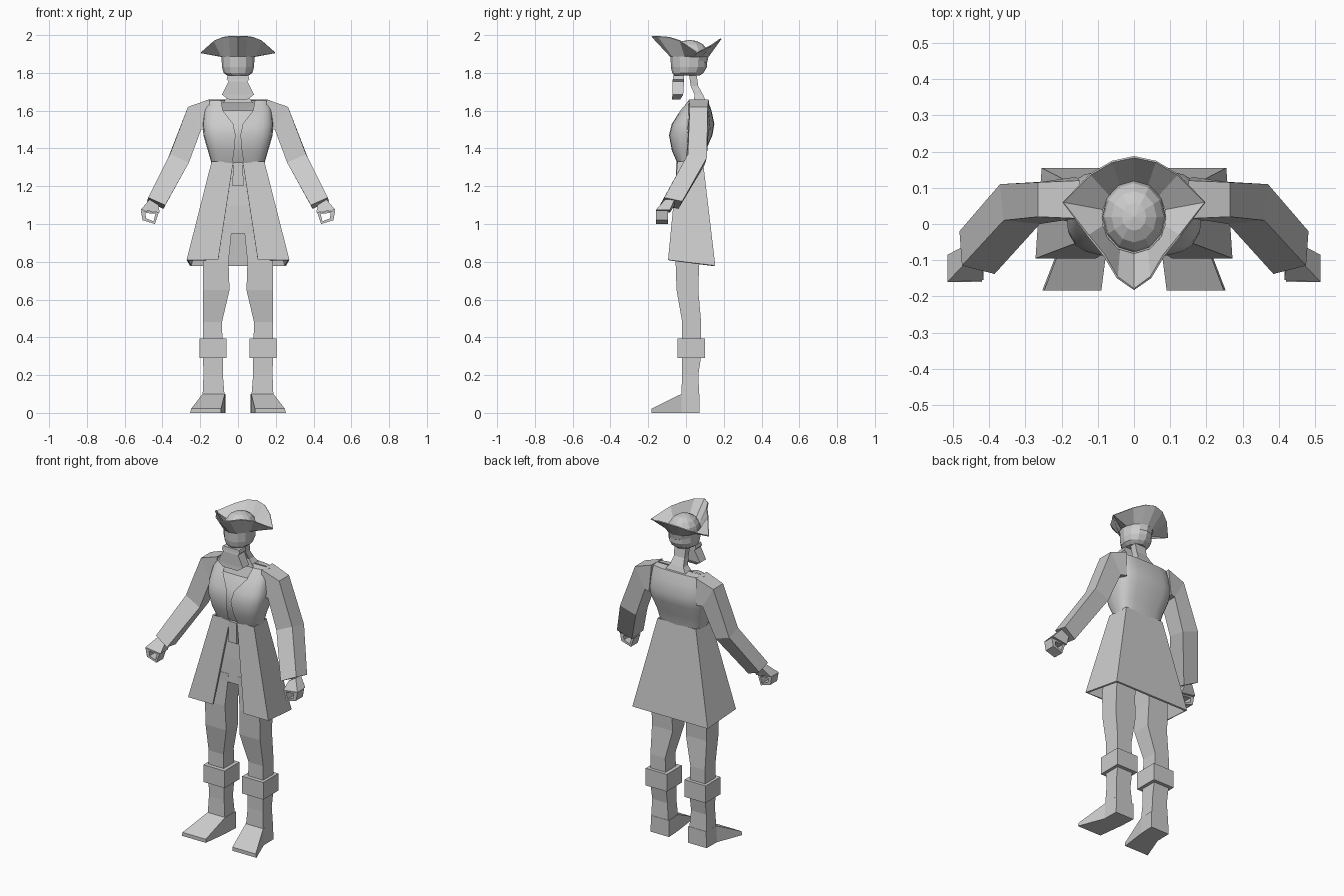
import bpy, bmesh, math
from mathutils import Vector

cube = bpy.data.objects.get("Cube")
if cube:
    bpy.data.objects.remove(cube)

grey = bpy.data.materials.new("plain grey")
grey.use_nodes = True
COLOUR = (0.6, 0.6, 0.6, 1)
grey.diffuse_color = COLOUR
grey.node_tree.nodes["Principled BSDF"].inputs["Base Color"].default_value = COLOUR


def finish(name, bm, mirror=False, thick=0, smooth=False):
    bmesh.ops.recalc_face_normals(bm, faces=bm.faces)
    mesh = bpy.data.meshes.new(name)
    bm.to_mesh(mesh)
    bm.free()
    mesh.materials.append(grey)
    if smooth:
        mesh.shade_smooth()
        mesh.set_sharp_from_angle(angle=math.radians(35))
    ob = bpy.data.objects.new(name, mesh)
    bpy.context.collection.objects.link(ob)
    if mirror:
        mod = ob.modifiers.new("Mirror", "MIRROR")
        mod.merge_threshold = 0.0005
    if thick:
        mod = ob.modifiers.new("Solidify", "SOLIDIFY")
        mod.thickness = thick
        mod.offset = -1
    return ob


def loft(name, rings, closed=True, cap=True, wrap=False, **options):
    """Skin a list of equal-length point rings."""
    bm = bmesh.new()
    rows = [[bm.verts.new(p) for p in ring] for ring in rings]
    pairs = list(zip(rows, rows[1:]))
    if wrap:
        pairs.append((rows[-1], rows[0]))
    count = len(rows[0])
    for a, b in pairs:
        for i in range(count if closed else count - 1):
            j = (i + 1) % count
            bm.faces.new((a[i], a[j], b[j], b[i]))
    if cap and not wrap:
        bm.faces.new(rows[0])
        bm.faces.new(rows[-1])
    return finish(name, bm, **options)


def box_ring(z, x0, x1, y0, y1):
    return [(x0, y0, z), (x1, y0, z), (x1, y1, z), (x0, y1, z)]


def oval(z, rx, ry, cy, sides=12):
    turn = math.tau / sides
    return [(rx * math.sin(i * turn), cy - ry * math.cos(i * turn), z) for i in range(sides)]


def half_body(z, w, front, back, gap, steps=10):
    """Right-angled oval half section, open at the front by the gap."""
    ring = []
    for i in range(steps + 1):
        t = math.pi * (i / steps - 0.5)
        s = math.sin(t)
        x = w * max(math.cos(t), 0) ** 0.6 if 0 < i < steps else 0
        y = (front + back) / 2 + (back - front) / 2 * math.copysign(abs(s) ** 0.6, s)
        ring.append((max(x, gap) if s < 0 else x, y, z))
    return ring


# Jacket body with open front and shoulder top
JACKET = [
    (1.32, .14, -.045, .09, .03), (1.39, .16, -.075, .105, .02),
    (1.47, .183, -.09, .14, .013), (1.53, .188, -.075, .15, .025),
    (1.60, .18, -.03, .135, .08), (1.655, .168, .015, .115, .09),
    (1.66, .15, .06, .066, .06),
]
loft("jacket", [half_body(*r) for r in JACKET], closed=False, cap=False,
     mirror=True, smooth=True)

# Waistcoat just inside the jacket
VEST = [(z, w - .02, f + .012, b - .02, 0) for z, w, f, b, g in JACKET[:5]]
loft("waistcoat", [half_body(*r) for r in VEST], mirror=True, smooth=True)

# Flared coat skirt, open at the front
def skirt_ring(z, gap, x_front, x_back, front, back, drop=0):
    return [(gap, front, z + drop), (x_front, front, z + drop), (x_back, back, z), (0, back, z)]

loft("coat_skirt", [skirt_ring(1.33, .025, .14, .13, -.045, .09),
                    skirt_ring(.78, .105, .272, .255, -.095, .155, .03)],
     closed=False, cap=False, mirror=True, thick=.012)

# Hips, fly and buckle
loft("hips", [box_ring(1.32, -.12, .12, -.03, .075),
              box_ring(1.1, -.15, .15, -.045, .085),
              box_ring(.95, -.16, .16, -.05, .08)])
loft("trouser_fly", [box_ring(1.325, -.025, .025, -.052, 0),
                     box_ring(1.2, -.03, .03, -.055, 0)])

# Trouser legs
LEGS = [(1.0, .03, .17, -.05, .08), (.95, .035, .175, -.05, .08),
        (.8, .05, .185, -.055, .07), (.65, .045, .185, -.05, .065),
        (.48, .085, .185, -.02, .08), (.3, .08, .185, -.02, .08),
        (.2, .08, .183, -.02, .065), (.1, .072, .187, -.025, .07)]
loft("legs", [box_ring(*r) for r in LEGS], mirror=True)

# Boot cuffs and feet
loft("boot_cuffs", [box_ring(z, .06, .203, -.045, .1) for z in (.29, .395)], mirror=True)
FEET = [(.072, .065, .19, .1), (-.025, .07, .192, .1), (-.183, .09, .253, .022)]
loft("feet", [[(a, y, 0), (b, y, 0), (b * .98, y, h), (a, y, h)] for y, a, b, h in FEET],
     mirror=True)

# Sleeves: shoulder, upper arm, elbow, wrist
loft("sleeves", [
    [(.15, .12, 1.66), (.15, .015, 1.66), (.16, 0, 1.5), (.16, .13, 1.5)],
    [(.265, .115, 1.62), (.265, .02, 1.62), (.195, .01, 1.5), (.195, .12, 1.5)],
    [(.37, .11, 1.35), (.36, .01, 1.37), (.26, 0, 1.325), (.27, .1, 1.315)],
    [(.482, -.02, 1.12), (.475, -.115, 1.14), (.385, -.138, 1.10), (.395, -.04, 1.08)],
], mirror=True)

# Palms
loft("palms", [
    [(.42, -.11, 1.1), (.468, -.11, 1.13), (.468, -.06, 1.13), (.42, -.06, 1.1)],
    [(.415, -.155, 1.06), (.515, -.16, 1.075), (.515, -.085, 1.075), (.415, -.085, 1.06)],
], mirror=True)

# Curled fingers forming an open loop
OUTER = [(.515, 1.072), (.505, 1.02), (.44, 1.0), (.42, 1.06)]
INNER = [(.49, 1.058), (.487, 1.03), (.447, 1.014), (.437, 1.055)]
loft("fingers", [[(x, y, z) for x, z in loop] for loop, y in
                 ((OUTER, -.16), (OUTER, -.095), (INNER, -.095), (INNER, -.16))],
     wrap=True, mirror=True)

# Neck and neckcloth
loft("neck", [box_ring(1.8, -.04, .04, .015, .055), box_ring(1.73, -.035, .035, .025, .065),
              box_ring(1.685, -.045, .045, .045, .09), box_ring(1.64, -.08, .08, .04, .11)])
loft("neckcloth", [box_ring(1.785, -.055, .055, -.068, -.01),
                   box_ring(1.765, -.06, .06, -.07, -.01),
                   box_ring(1.755, -.05, .05, -.072, -.01),
                   box_ring(1.685, -.085, .085, -.072, -.015),
                   box_ring(1.66, -.05, .05, -.074, -.03)])

# Head
loft("head", [oval(1.9, .088, .097, .015), oval(1.83, .085, .095, .015),
              oval(1.8, .076, .083, .01), oval(1.785, .055, .066, .005)])

# Hat crown
bm = bmesh.new()
bmesh.ops.create_uvsphere(bm, u_segments=12, v_segments=8, radius=1)
for v in bm.verts:
    v.co = Vector((v.co.x * .088, v.co.y * .1 + .02, v.co.z * .085 + 1.89))
finish("hat_crown", bm)

# Three-cornered brim, turned up front and back
RIM = [(0, -.178, 1.995), (.045, -.145, 1.995), (.08, -.085, 1.99), (.125, -.03, 1.972),
       (.195, .06, 1.91), (.12, .135, 1.95), (.06, .17, 1.975), (0, .183, 1.983)]
inner = oval(1.89, .088, .098, .018, 14)[:len(RIM) - 1] + [(0, .116, 1.89)]
loft("hat_brim", [inner, RIM], closed=False, cap=False, mirror=True, thick=.006)
